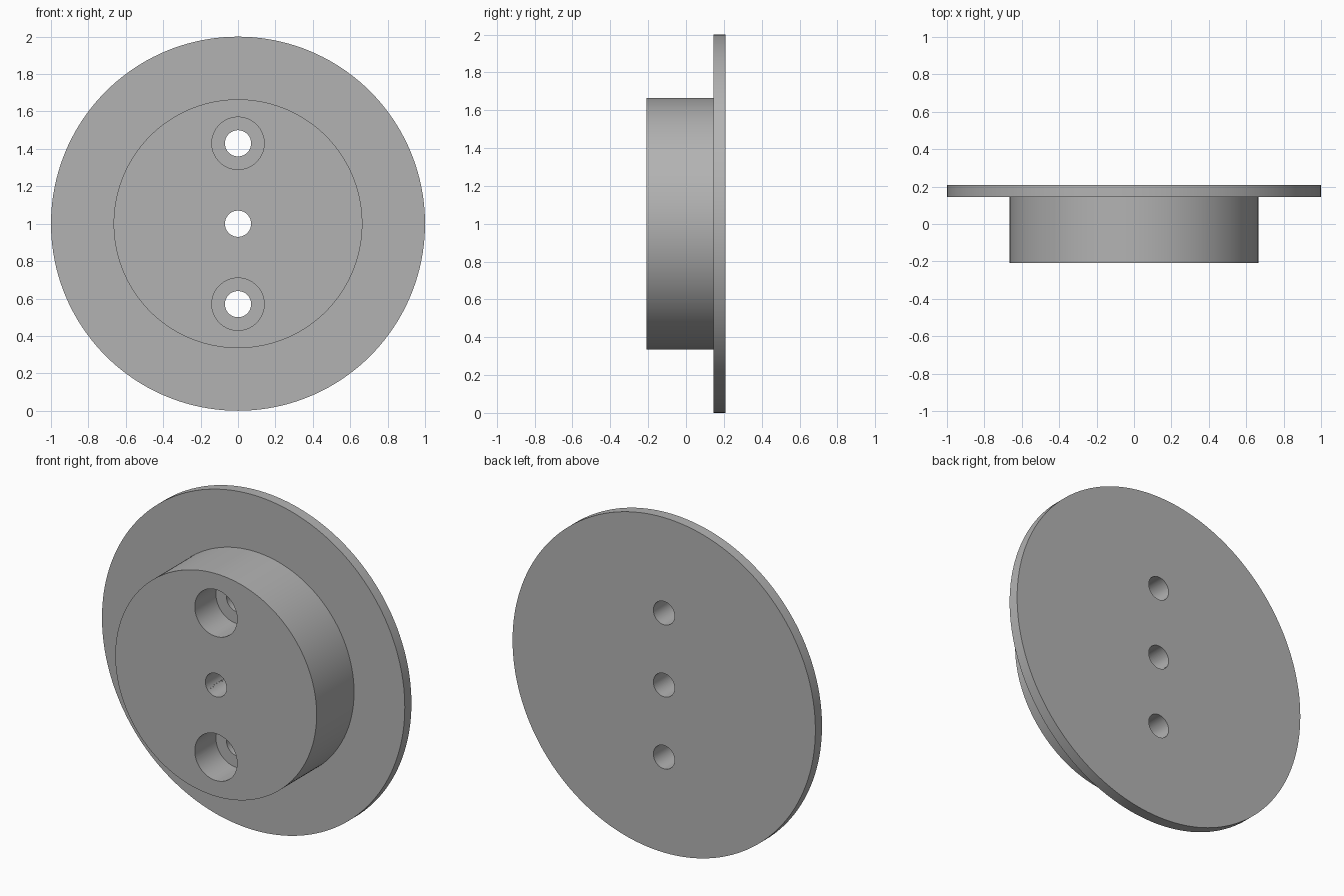
import bpy, bmesh, math
from mathutils import Matrix, Vector

cube = bpy.data.objects.get("Cube")
if cube:
    bpy.data.objects.remove(cube, do_unlink=True)

FRONT, STEP, BACK = -0.208, 0.145, 0.208   # depths of hub face, flange face, rear face
BORE_FLOOR = -0.008                        # bottom of the screw recesses
HOLE_R, BORE_R, SPACING = 0.07, 0.14, 0.43

grey = bpy.data.materials.new("plain grey")
grey.use_nodes = True
colour = (0.45, 0.45, 0.45, 1)
grey.diffuse_color = colour
grey.node_tree.nodes["Principled BSDF"].inputs["Base Color"].default_value = colour


def turned(name, profile, height, segments):
    """Spin (radius, depth) points about a y-directed axis at the given height."""
    bm = bmesh.new()
    points = [(0, profile[0][1])] + profile + [(0, profile[-1][1])]
    verts = [bm.verts.new((r, y, 0)) for r, y in points]
    edges = [bm.edges.new(pair) for pair in zip(verts, verts[1:])]
    bmesh.ops.spin(bm, geom=verts + edges, cent=(0, 0, 0), axis=(0, 1, 0),
                   angle=math.tau, steps=segments, use_duplicate=False)
    bmesh.ops.remove_doubles(bm, verts=bm.verts, dist=1e-5)
    bmesh.ops.recalc_face_normals(bm, faces=bm.faces)
    bmesh.ops.transform(bm, matrix=Matrix.Translation(Vector((0, 0, height))), verts=bm.verts)
    mesh = bpy.data.meshes.new(name)
    bm.to_mesh(mesh)
    bm.free()
    mesh.materials.append(grey)
    obj = bpy.data.objects.new(name, mesh)
    bpy.context.collection.objects.link(obj)
    return obj


# Wide flange with a round hub in front
body = turned("flanged_hub", [(0.665, FRONT), (0.665, STEP), (1, STEP), (1, BACK)], 1, 160)

# Plain centre hole and two recessed screw holes
over = 0.1
straight = [(HOLE_R, FRONT - over), (HOLE_R, BACK + over)]
stepped = [(BORE_R, FRONT - over), (BORE_R, BORE_FLOOR),
           (HOLE_R, BORE_FLOOR), (HOLE_R, BACK + over)]
cutters = [turned("centre_hole_cutter", straight, 1, 64),
           turned("upper_hole_cutter", stepped, 1 + SPACING, 64),
           turned("lower_hole_cutter", stepped, 1 - SPACING, 64)]

bpy.ops.object.select_all(action="DESELECT")
body.select_set(True)
bpy.context.view_layer.objects.active = body
for cutter in cutters:
    cutter.hide_render = True
    cut = body.modifiers.new(cutter.name, "BOOLEAN")
    cut.operation = "DIFFERENCE"
    cut.solver = "EXACT"
    cut.object = cutter
    bpy.ops.object.modifier_apply(modifier=cut.name)
    bpy.data.objects.remove(cutter, do_unlink=True)

bpy.ops.object.shade_smooth_by_angle(angle=math.radians(30))
